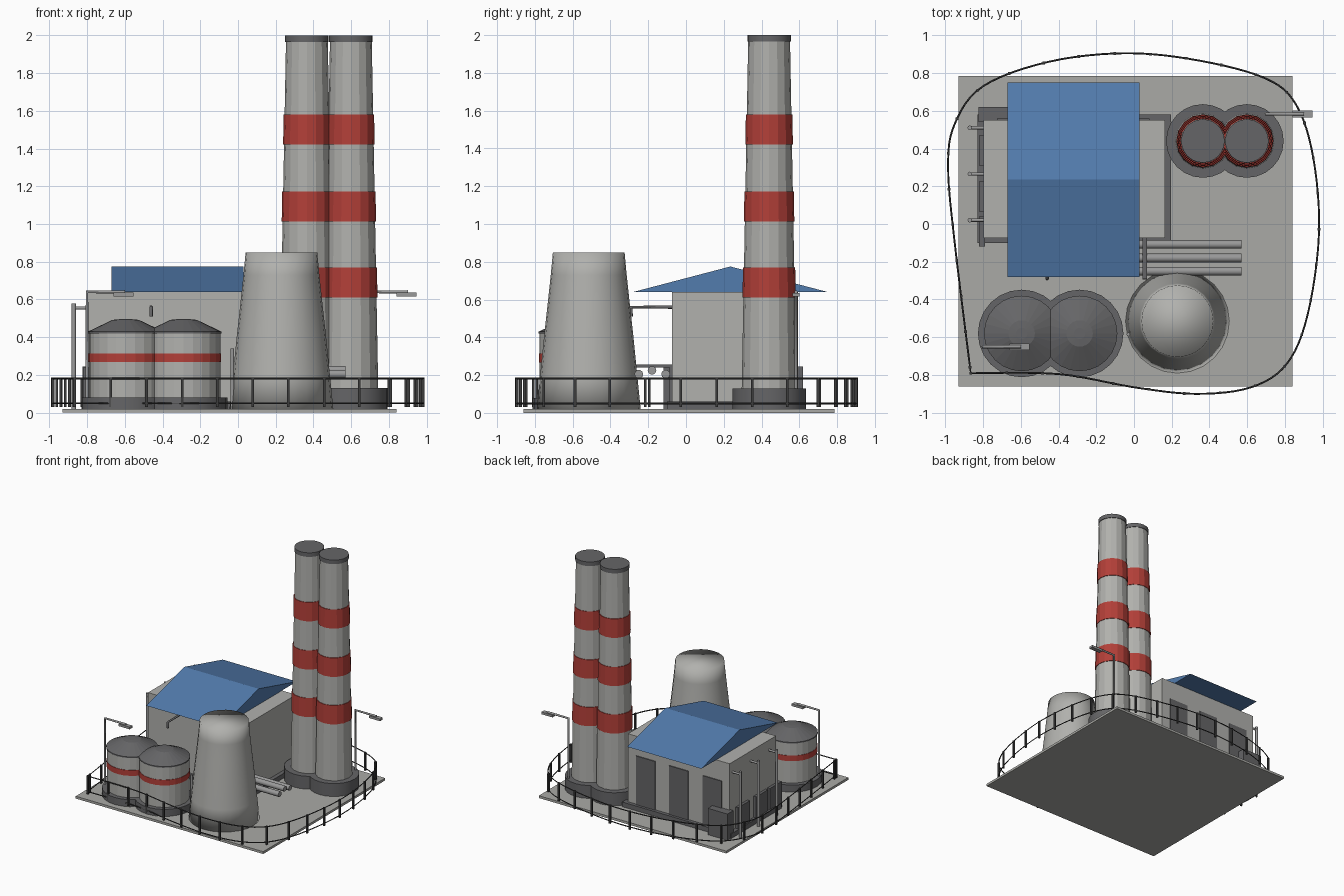
import bpy, bmesh, math
from mathutils import Vector

if "Cube" in bpy.data.objects:
    bpy.data.objects.remove(bpy.data.objects["Cube"], do_unlink=True)


def material(name, rgb):
    m = bpy.data.materials.new(name)
    m.use_nodes = True
    m.diffuse_color = (*rgb, 1)
    m.node_tree.nodes["Principled BSDF"].inputs["Base Color"].default_value = (*rgb, 1)
    return m


GROUND = material("ground grey", (0.40, 0.40, 0.38))
CONCRETE = material("concrete", (0.44, 0.44, 0.42))
DARK = material("dark grey", (0.13, 0.13, 0.135))
RED = material("warning red", (0.45, 0.05, 0.04))
BLUE = material("roof blue", (0.085, 0.20, 0.42))
STEEL = material("pipe steel", (0.32, 0.32, 0.32))
IRON = material("fence iron", (0.045, 0.045, 0.045))


def finish(name, bm, mat, smooth=None):
    bmesh.ops.recalc_face_normals(bm, faces=bm.faces)
    me = bpy.data.meshes.new(name)
    bm.to_mesh(me)
    bm.free()
    me.materials.append(mat)
    ob = bpy.data.objects.new(name, me)
    bpy.context.collection.objects.link(ob)
    if smooth:
        bpy.ops.object.select_all(action='DESELECT')
        ob.select_set(True)
        bpy.context.view_layer.objects.active = ob
        bpy.ops.object.shade_smooth_by_angle(angle=math.radians(smooth))
    return ob


def box(name, xs, ys, zs, mat):
    bm = bmesh.new()
    bmesh.ops.create_cube(bm, size=1)
    for v in bm.verts:
        v.co = [a[0] if c < 0 else a[1] for a, c in zip((xs, ys, zs), v.co)]
    return finish(name, bm, mat)


def lathe(name, x, y, profile, mat, sides=24, smooth=None):
    """Closed solid of revolution from (radius, height) pairs."""
    bm = bmesh.new()
    rings = [[bm.verts.new((x + r * math.cos(t), y + r * math.sin(t), z))
              for t in (2 * math.pi * i / sides for i in range(sides))] for r, z in profile]
    for a, b in zip(rings, rings[1:]):
        for i in range(sides):
            j = (i + 1) % sides
            bm.faces.new((a[i], a[j], b[j], b[i]))
    bm.faces.new(rings[0])
    bm.faces.new(rings[-1])
    return finish(name, bm, mat, smooth)


def pipe(name, points, radius, mat, closed=False, resolution=2):
    cu = bpy.data.curves.new(name, 'CURVE')
    cu.dimensions = '3D'
    cu.bevel_depth = radius
    cu.bevel_resolution = resolution
    cu.use_fill_caps = True
    sp = cu.splines.new('POLY')
    sp.points.add(len(points) - 1)
    for p, co in zip(sp.points, points):
        p.co = (*co, 1)
    sp.use_cyclic_u = closed
    cu.materials.append(mat)
    ob = bpy.data.objects.new(name, cu)
    bpy.context.collection.objects.link(ob)


# Ground slab
box("ground_slab", (-0.93, 0.84), (-0.86, 0.785), (0, 0.02), GROUND)

# Main hall with plinth
box("hall_walls", (-0.797, 0.163), (-0.075, 0.55), (0.02, 0.64), CONCRETE)
box("hall_plinth", (-0.83, 0.197), (-0.10, 0.58), (0.02, 0.06), DARK)
box("corner_block", (-0.825, -0.64), (0.54, 0.62), (0.02, 0.245), DARK)
for i, x in enumerate((-0.635, -0.32, -0.008)):
    box(f"back_door_{i}", (x - 0.09, x + 0.09), (0.54, 0.558), (0.02, 0.475), DARK)
for i, y in enumerate((0.39, 0.145, -0.04)):
    box(f"side_door_{i}", (-0.82, -0.79), (y - 0.08, y + 0.08), (0.02, 0.24), DARK)

# Gabled roof prism
bm = bmesh.new()
ends = [[bm.verts.new((x, y, z)) for y, z in ((-0.28, 0.64), (0.75, 0.64), (0.235, 0.775))]
        for x in (-0.67, 0.03)]
for e in ends:
    bm.faces.new(e)
for i in range(3):
    j = (i + 1) % 3
    bm.faces.new((ends[0][i], ends[0][j], ends[1][j], ends[1][i]))
finish("roof", bm, BLUE)

# Vent pipes on the side wall and a bracket on the front wall
for i, y in enumerate((0.02, 0.265, 0.51)):
    pipe(f"vent_pipe_{i}", [(-0.87, y, 0.02), (-0.87, y, 0.58)], 0.012, STEEL)
    pipe(f"vent_arm_{i}", [(-0.87, y, 0.555), (-0.79, y, 0.555)], 0.009, STEEL)
pipe("wall_bracket", [(-0.46, -0.07, 0.56), (-0.46, -0.29, 0.56), (-0.46, -0.29, 0.51)], 0.009, DARK)


# Twin chimneys with red bands
def stack_radius(z):
    return 0.145 - 0.034 * (z - 0.13) / 1.83


for n, x in (("right", 0.365), ("left", 0.598)):
    y = 0.44
    lathe(f"chimney_base_{n}", x, y, [(0.195, 0.02), (0.195, 0.13)], DARK, 24, 40)
    lathe(f"chimney_{n}", x, y, [(stack_radius(z), z) for z in (0.1, 1.97)], CONCRETE, 16)
    lathe(f"chimney_cap_{n}", x, y, [(0.115, 1.965), (0.115, 2.0)], DARK, 24, 40)
    for i, z in enumerate((0.61, 1.012, 1.42)):
        lathe(f"chimney_band_{n}_{i}", x, y,
              [(stack_radius(h) + 0.005, h) for h in (z, z + 0.16)], RED, 16)

# Cooling tower
lathe("cooling_tower", 0.23, -0.515,
      [(0.275, 0.02), (0.257, 0.2), (0.237, 0.4), (0.215, 0.6), (0.201, 0.73), (0.19, 0.848)],
      CONCRETE, 24, 180)

# Storage tanks
for n, x in (("right", -0.595), ("left", -0.288)):
    y = -0.58
    lathe(f"tank_base_{n}", x, y, [(0.232, 0.02), (0.232, 0.08)], DARK, 24, 40)
    lathe(f"tank_{n}", x, y, [(0.195, 0.06), (0.195, 0.42)], CONCRETE, 24)
    lathe(f"tank_band_{n}", x, y, [(0.198, 0.268), (0.198, 0.315)], RED, 24)
    lathe(f"tank_roof_{n}", x, y, [(0.2, 0.42), (0.2, 0.43), (0.07, 0.492), (0.03, 0.496)], DARK, 24)
pipe("tank_riser", [(-0.03, -0.585, 0.02), (-0.03, -0.585, 0.34)], 0.01, STEEL)

# Pipe run on a bracket frame
for i, (y, z) in enumerate(((-0.25, 0.205), (-0.18, 0.225), (-0.108, 0.205))):
    pipe(f"pipe_run_{i}", [(-0.03, y, z), (0.57, y, z)], 0.023, STEEL, resolution=3)
box("pipe_frame_beam", (0.045, 0.07), (-0.29, -0.07), (0.24, 0.255), DARK)
for i, y in enumerate((-0.285, -0.08)):
    box(f"pipe_frame_post_{i}", (0.045, 0.07), (y - 0.008, y + 0.008), (0.02, 0.245), DARK)

# Street lamps
for n, x, y in (("front", -0.80, -0.65), ("back", 0.70, 0.583)):
    pipe(f"lamp_post_{n}", [(x, y, 0.02), (x, y, 0.64), (x + 0.2, y, 0.64)], 0.009, STEEL)
    box(f"lamp_head_{n}", (x + 0.14, x + 0.245), (y - 0.018, y + 0.018), (0.617, 0.636), STEEL)

# Perimeter fence following a rounded loop with one sharp corner
loop = [(-0.865, -0.79), (-0.4, -0.795), (0, -0.865), (0.33, -0.9), (0.62, -0.865), (0.81, -0.74),
        (0.92, -0.48), (0.98, -0.05), (0.95, 0.35), (0.86, 0.63), (0.7, 0.77), (0.35, 0.865),
        (-0.04, 0.905), (-0.45, 0.86), (-0.8, 0.73), (-0.95, 0.53), (-0.985, 0.3), (-0.95, -0.1)]
knots = [Vector(p) for p in loop]
knots = [knots[0]] + knots + [knots[0]] * 2
path = []
for a, b, c, d in zip(knots, knots[1:], knots[2:], knots[3:]):
    for s in range(6):
        t = s / 6
        path.append(b + 0.5 * t * ((c - a) + t * ((2 * a - 5 * b + 4 * c - d)
                                                  + t * (3 * b - a - 3 * c + d))))
for n, z in (("top", 0.182), ("low", 0.05)):
    pipe(f"fence_rail_{n}", [(p.x, p.y, z) for p in path], 0.005, IRON, True, 0)

# Fence posts at even spacing along the loop
step, travelled, count = 0.19, 0.0, 0
for a, b in zip(path, path[1:] + path[:1]):
    length = (b - a).length
    while count * step <= travelled + length:
        p = a.lerp(b, (count * step - travelled) / length)
        box(f"fence_post_{count}", (p.x - 0.007, p.x + 0.007), (p.y - 0.007, p.y + 0.007),
            (0.03, 0.187), IRON)
        count += 1
    travelled += length
